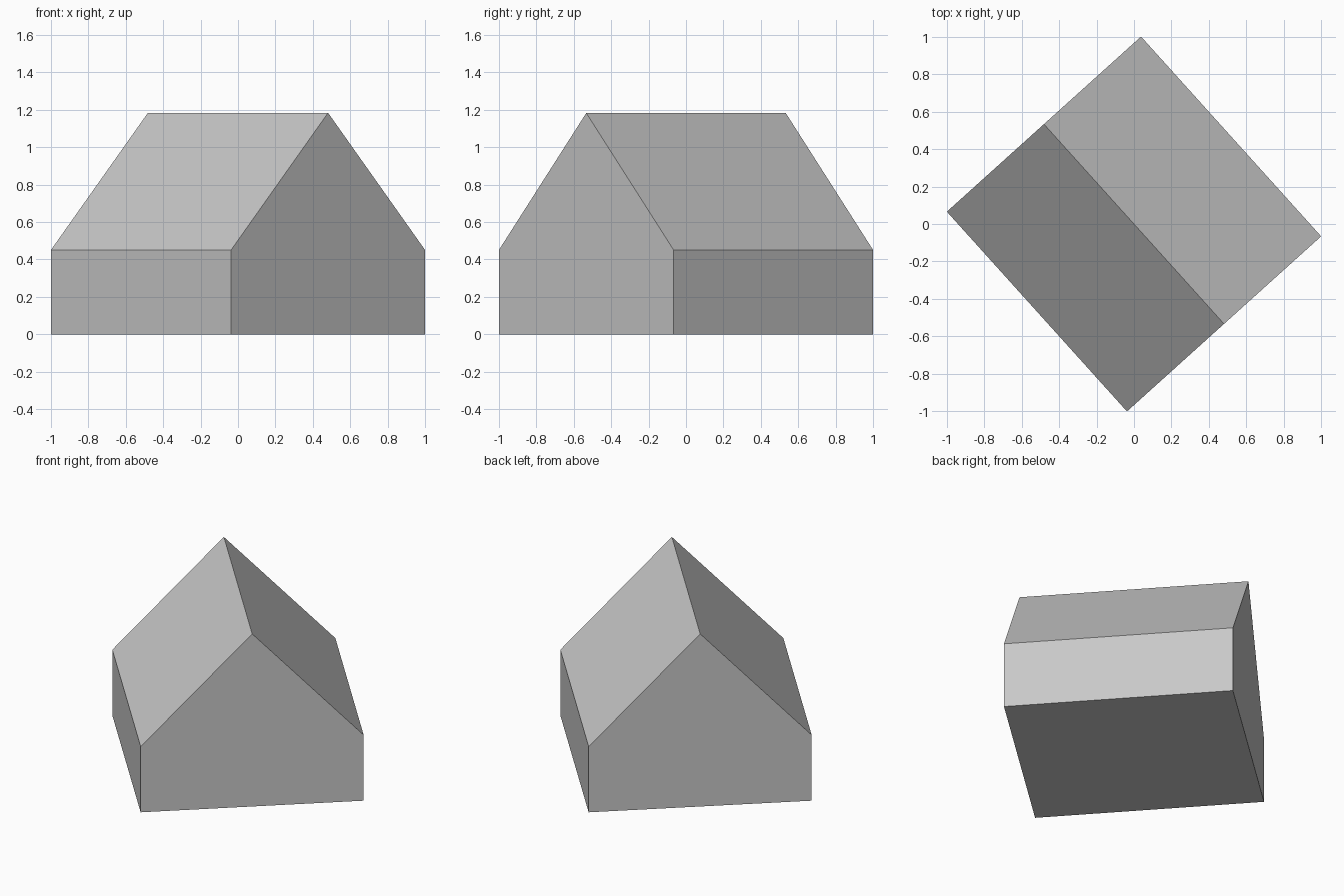
import bpy
import bmesh
import math
from mathutils import Vector

cube = bpy.data.objects.get("Cube")
if cube:
    bpy.data.objects.remove(cube, do_unlink=True)

WIDTH, LENGTH = 1.396, 1.436
EAVES, RIDGE = 0.45, 1.183
TURN = math.radians(42.04)


def make_material(name, colour):
    mat = bpy.data.materials.new(name)
    mat.use_nodes = True
    mat.diffuse_color = colour
    mat.node_tree.nodes["Principled BSDF"].inputs["Base Color"].default_value = colour
    return mat


def extrude_profile(name, profile, length, mat):
    """Extrude an x-z outline along y, centred on the origin."""
    bm = bmesh.new()
    gable = bm.faces.new([bm.verts.new((x, -length / 2, z)) for x, z in profile])
    result = bmesh.ops.extrude_face_region(bm, geom=[gable], use_keep_orig=True)
    moved = [v for v in result["geom"] if isinstance(v, bmesh.types.BMVert)]
    bmesh.ops.translate(bm, verts=moved, vec=Vector((0, length, 0)))
    bmesh.ops.recalc_face_normals(bm, faces=bm.faces[:])
    mesh = bpy.data.meshes.new(name)
    bm.to_mesh(mesh)
    bm.free()
    mesh.materials.append(mat)
    obj = bpy.data.objects.new(name, mesh)
    bpy.context.collection.objects.link(obj)
    return obj


# House block: low walls with a steep gabled roof, turned on its plot
half = WIDTH / 2
outline = [(-half, 0), (half, 0), (half, EAVES), (0, RIDGE), (-half, EAVES)]
grey = make_material("light grey", (0.578, 0.578, 0.578, 1))
house = extrude_profile("gabled_house", outline, LENGTH, grey)
house.rotation_euler.z = TURN
